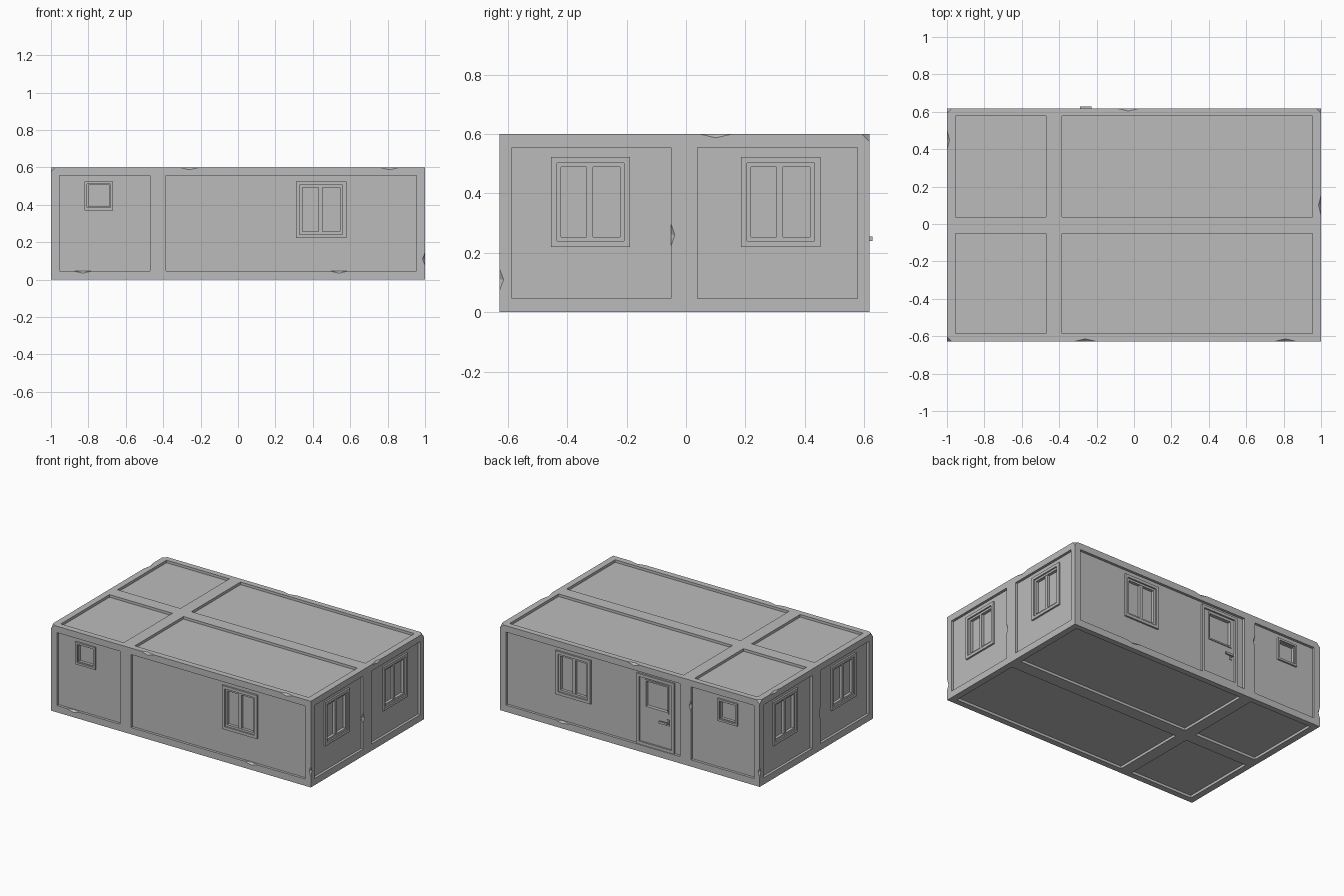
import bpy
import bmesh
from mathutils import Vector

if "Cube" in bpy.data.objects:
    bpy.data.objects.remove(bpy.data.objects["Cube"], do_unlink=True)

GREY = (0.5, 0.5, 0.5, 1)
mat = bpy.data.materials.new("plain grey")
mat.use_nodes = True
mat.diffuse_color = GREY
mat.node_tree.nodes["Principled BSDF"].inputs["Base Color"].default_value = GREY

# Main dimensions
X, Y0, Y1, H = 1.0, -0.627, 0.617, 0.6
PANEL = -0.018      # depth of the recessed panels
GLASS = -0.036      # depth of the window panes


def point(side, u, v, d):
    """Position on a side: u across, v up, d outward from the outer face."""
    return Vector({"front": (u, Y0 - d, v), "back": (u, Y1 + d, v),
                   "right": (X + d, u, v), "left": (-X - d, u, v),
                   "top": (u, v, H + d), "bottom": (u, v, -d)}[side])


def corners(rect, inset=0):
    u0, u1, v0, v1 = rect
    u0, u1, v0, v1 = u0 + inset, u1 - inset, v0 + inset, v1 - inset
    return [(u0, v0), (u1, v0), (u1, v1), (u0, v1)]


def add_box(bm, side, rect, d0, d1):
    low, high = [[bm.verts.new(point(side, u, v, d)) for u, v in corners(rect)]
                 for d in (d0, d1)]
    bm.faces.new(low)
    bm.faces.new(high)
    for i in range(4):
        j = (i + 1) % 4
        bm.faces.new((low[i], low[j], high[j], high[i]))


def add_ring(bm, side, rect, width, d0, d1):
    loops = [[bm.verts.new(point(side, u, v, d)) for u, v in corners(rect, w)]
             for w, d in ((0, d0), (0, d1), (width, d1), (width, d0))]
    for k in range(4):
        a, b = loops[k], loops[(k + 1) % 4]
        for i in range(4):
            j = (i + 1) % 4
            bm.faces.new((a[i], a[j], b[j], b[i]))


def add_dent(bm, centre, axis, length=0.055, radius=0.013):
    verts = []
    for k in range(3):
        for s in (-1, 1):
            p = Vector(centre)
            p[k] += s * (length if k == axis else radius)
            verts.append(bm.verts.new(p))
    bmesh.ops.convex_hull(bm, input=verts)


def finish(name, bm):
    bmesh.ops.recalc_face_normals(bm, faces=bm.faces)
    mesh = bpy.data.meshes.new(name)
    bm.to_mesh(mesh)
    bm.free()
    mesh.materials.append(mat)
    obj = bpy.data.objects.new(name, mesh)
    bpy.context.collection.objects.link(obj)
    return obj


def carve(target, bm, name):
    cutter = finish(name, bm)
    cutter.hide_render = True
    mod = target.modifiers.new(name, "BOOLEAN")
    mod.operation = "DIFFERENCE"
    mod.solver = "EXACT"
    mod.object = cutter
    bpy.context.view_layer.objects.active = target
    bpy.ops.object.modifier_apply(modifier=name)
    bpy.data.objects.remove(cutter, do_unlink=True)


# Solid cabin body
bm = bmesh.new()
add_box(bm, "top", (-X, X, Y0, Y1), -H, 0)
body = finish("cabin_body", bm)

# Recessed panels between the frame beams
x_spans = [(-0.955, -0.47), (-0.385, 0.955)]
y_spans = [(-0.585, -0.051), (0.038, 0.577)]
z_span = (0.047, 0.555)
bm = bmesh.new()
for side in ("front", "back"):
    for xs in x_spans:
        add_box(bm, side, xs + z_span, PANEL, 0.05)
for side in ("left", "right"):
    for ys in y_spans:
        add_box(bm, side, ys + z_span, PANEL, 0.05)
for side in ("top", "bottom"):
    for xs in x_spans:
        for ys in y_spans:
            add_box(bm, side, xs + ys, PANEL, 0.05)
carve(body, bm, "panel_cutter")

# Window layout: side, outer rectangle, trim width, has a mullion
windows = []
for side in ("front", "back"):
    windows.append((side, (0.31, 0.58, 0.222, 0.525), 0.02, True))
    windows.append((side, (-0.82, -0.667, 0.37, 0.525), 0.014, False))
for side in ("left", "right"):
    for u0 in (-0.455, 0.185):
        windows.append((side, (u0, u0 + 0.267, 0.22, 0.523), 0.02, True))

door = (-0.335, -0.045, 0.047, 0.537)
door_pane = (-0.29, -0.105, 0.31, 0.505)

# Window and door openings
bm = bmesh.new()
for side, rect, trim, _ in windows:
    a, _, c, _ = corners(rect, trim)
    add_box(bm, side, (a[0], c[0], a[1], c[1]), GLASS, 0.03)
add_box(bm, "back", door_pane, GLASS, 0.03)
carve(body, bm, "opening_cutter")

# Chipped edges
bm = bmesh.new()
for x in (-0.26, 0.81):
    add_dent(bm, (x, Y0, H), 0)
for x in (-0.83, 0.54):
    add_dent(bm, (x, Y0, z_span[0]), 0)
add_dent(bm, (-0.03, Y1, H), 0)
add_dent(bm, (0.52, Y1, z_span[0]), 0)
add_dent(bm, (-0.47, Y1, 0.42), 2, 0.04)
add_dent(bm, (X, 0.1, H), 1)
add_dent(bm, (-X, 0.45, H), 1)
for x in (-X, X):
    add_dent(bm, (x, -0.051, 0.26), 2, 0.04)
add_dent(bm, (X, Y0, 0.11), 2, 0.035)
add_dent(bm, (-X, Y1, 0.1), 2, 0.035)
for corner in ((X, Y1, H), (-X, Y1, H), (-X, Y0, H)):
    add_dent(bm, corner, 2, 0.025, 0.025)
carve(body, bm, "chip_cutter")

# Window trims, sashes and mullions
for n, (side, rect, trim, split) in enumerate(windows, 1):
    bm = bmesh.new()
    add_ring(bm, side, rect, trim, PANEL - 0.005, -0.006)
    finish(f"window_trim_{n}", bm)
    bm = bmesh.new()
    a, _, c, _ = corners(rect, trim)
    inner = (a[0], c[0], a[1], c[1])
    sash = 0.014 if split else 0.006
    add_ring(bm, side, inner, sash, GLASS - 0.002, -0.016)
    if split:
        mid = (rect[0] + rect[1]) / 2 - 0.003
        add_box(bm, side, (mid - 0.011, mid + 0.011, a[1] + sash, c[1] - sash),
                GLASS - 0.002, -0.018)
    finish(f"window_sash_{n}", bm)

# Door frame, pane trim and lever handle
bm = bmesh.new()
add_ring(bm, "back", door, 0.02, PANEL - 0.004, -0.006)
finish("door_frame", bm)
bm = bmesh.new()
add_ring(bm, "back", door_pane, 0.01, GLASS - 0.002, -0.012)
finish("door_pane_trim", bm)
bm = bmesh.new()
add_box(bm, "back", (-0.292, -0.276, 0.225, 0.27), PANEL - 0.002, -0.012)
add_box(bm, "back", (-0.289, -0.279, 0.242, 0.254), -0.012, 0.0)
add_box(bm, "back", (-0.289, -0.228, 0.24, 0.255), 0.0, 0.01)
finish("door_handle", bm)
